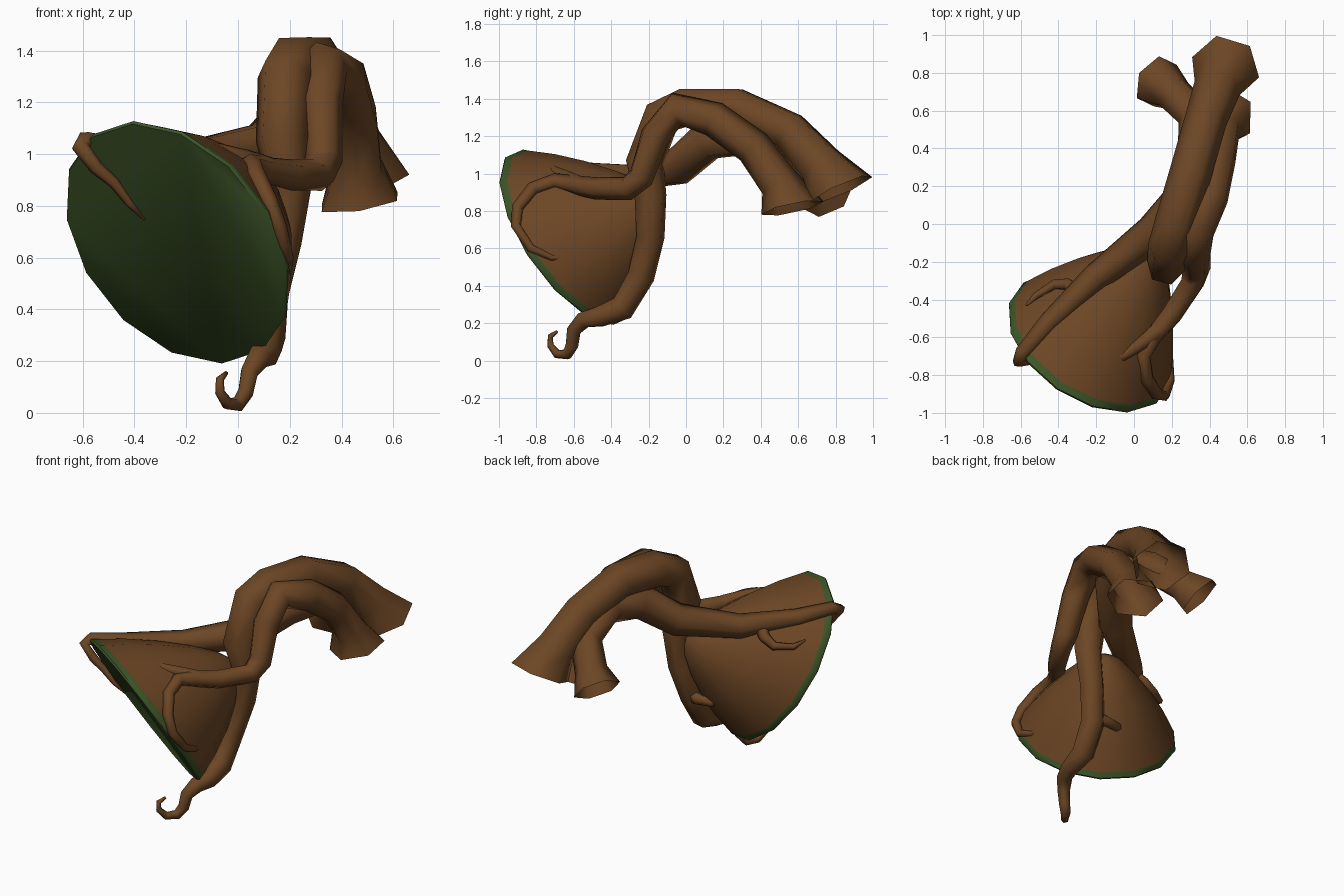
import bpy, bmesh, math
from mathutils import Vector as V


def material(name, rgb):
    m = bpy.data.materials.new(name)
    m.diffuse_color = (*rgb, 1)
    return m


BARK = material("bark brown", (0.15, 0.061, 0.018))
MOSS = material("moss green", (0.045, 0.09, 0.02))


def finish(bm, name, mats, angle):
    bmesh.ops.recalc_face_normals(bm, faces=bm.faces)
    me = bpy.data.meshes.new(name)
    bm.to_mesh(me)
    bm.free()
    for m in mats:
        me.materials.append(m)
    ob = bpy.data.objects.new(name, me)
    bpy.context.collection.objects.link(ob)
    bpy.ops.object.select_all(action='DESELECT')
    ob.select_set(True)
    bpy.context.view_layer.objects.active = ob
    bpy.ops.object.shade_smooth_by_angle(angle=math.radians(angle))
    return ob


def bridge(bm, a, b):
    n = len(a)
    return [bm.faces.new((a[i], a[(i + 1) % n], b[(i + 1) % n], b[i])) for i in range(n)]


def tube(name, pts, sides=6, start_dir=None, roll=0.0):
    """Tapered tube through (x, y, z, radius) points; the broad start is open, the tip closed."""
    bm = bmesh.new()
    P = [V(p[:3]) for p in pts]
    ref = V((0, 1, 0.3))
    prev = None
    rings = []
    for i, p in enumerate(P):
        a = (p - P[i - 1]).normalized() if i else V()
        b = (P[i + 1] - p).normalized() if i < len(P) - 1 else V()
        t = (a + b).normalized()
        if i == 0 and start_dir:
            t = -V(start_dir).normalized()
        if prev:
            ref = prev.rotation_difference(t) @ ref
        u = (ref - t * ref.dot(t)).normalized()
        ref, prev, w = u, t, t.cross(u)
        rings.append([bm.verts.new(p + pts[i][3] * (u * math.cos(k * math.tau / sides + roll)
                                                    + w * math.sin(k * math.tau / sides + roll)))
                      for k in range(sides)])
    for a, b in zip(rings, rings[1:]):
        bridge(bm, a, b)
    bm.faces.new(rings[-1])
    return finish(bm, name, [BARK], 85)


# Tilted mound: elliptical green face, brown bulging cone behind it
CENTRE, APEX, SIDES = V((-0.24, -0.64, 0.655)), V((0.09, -0.15, 0.87)), 14


def rim(t):
    dx = 0.435 * math.cos(t)
    dz = -0.174 * math.cos(t) + 0.435 * math.sin(t)
    return V((dx, -0.66 * dx - 0.756 * dz, dz))


bm = bmesh.new()
rings = []
for f, s in [(0, 0.985), (0.02, 1.0), (0.07, 0.965), (0.28, 0.83), (0.52, 0.64),
             (0.75, 0.42), (0.92, 0.22), (1.0, 0.05)]:
    c = CENTRE.lerp(APEX, f)
    rings.append([bm.verts.new(c + s * rim(k * math.tau / SIDES + 0.18)) for k in range(SIDES)])
for i, (a, b) in enumerate(zip(rings, rings[1:])):
    for face in bridge(bm, a, b):
        face.material_index = 1 if i < 2 else 0
bm.faces.new(rings[0]).material_index = 1
bm.faces.new(rings[-1])
finish(bm, "mound", [BARK, MOSS], 60)

# Main stem: flared end, arch, then down behind the mound to the curled tip
tube("main_stem", [
    (.485, .83, .915, .185), (.44, .72, 1.05, .125), (.38, .55, 1.23, .112), (.30, .27, 1.355, .112),
    (.22, .0, 1.355, .112), (.18, -.13, 1.30, .108), (.17, -.22, 1.06, .105),
    (.20, -.19, .88, .088), (.17, -.19, .66, .078), (.12, -.24, .45, .076),
    (.11, -.34, .28, .074), (.11, -.46, .235, .06), (.08, -.55, .215, .048), (.045, -.60, .16, .038),
    (.03, -.61, .08, .034), (0, -.635, .033, .03), (-.04, -.69, .035, .024),
    (-.07, -.725, .08, .019), (-.07, -.725, .13, .016), (-.045, -.69, .155, .008)],
    start_dir=(.15, .4, -.9), roll=.25)

# Right stem, running into the root that curls round the rim
tube("right_stem", [
    (.47, .57, .815, .17), (.46, .50, .95, .108), (.45, .36, 1.14, .098), (.41, .15, 1.29, .096),
    (.33, -.05, 1.345, .095), (.32, -.165, 1.2, .086), (.33, -.24, .98, .075),
    (.31, -.31, .92, .066), (.20, -.48, .92, .06), (.10, -.60, .94, .05),
    (.05, -.70, .96, .042), (.07, -.82, .92, .037), (.12, -.90, .82, .033),
    (.16, -.91, .72, .029), (.19, -.83, .60, .025), (.19, -.72, .55, .018),
    (.18, -.60, .545, .006)], start_dir=(.15, .2, -.95))

# Left stem, running over the mound and curling onto the green face
tube("left_stem", [
    (.12, .755, .87, .145), (.21, .69, .95, .10), (.33, .57, 1.07, .10), (.34, .33, 1.20, .112),
    (.26, .12, 1.18, .112), (.10, -.05, 1.03, .10), (-.20, -.28, .98, .075),
    (-.45, -.52, 1.01, .055), (-.59, -.68, 1.05, .04), (-.61, -.73, 1.03, .033),
    (-.55, -.72, .95, .028), (-.48, -.71, .89, .022), (-.42, -.69, .81, .015),
    (-.36, -.66, .745, .005)], start_dir=(-.6, .35, -.7))

# Small curled twigs
for name, pts in {
    "top_twig": [(.12, -.57, .94, .05), (.03, -.64, .98, .038), (-.06, -.70, 1.01, .029),
                 (-.13, -.72, 1.03, .023), (-.19, -.68, 1.045, .016), (-.20, -.63, 1.055, .006)],
    "left_twig": [(-.28, -.37, .99, .045), (-.35, -.32, .93, .034), (-.42, -.32, .89, .027),
                  (-.52, -.38, .89, .019), (-.57, -.43, .93, .007)],
    "lower_twig": [(.13, -.24, .47, .055), (.05, -.20, .46, .036), (-.04, -.21, .46, .029),
                   (-.10, -.24, .48, .023), (-.11, -.25, .55, .007)],
}.items():
    tube(name, pts)
